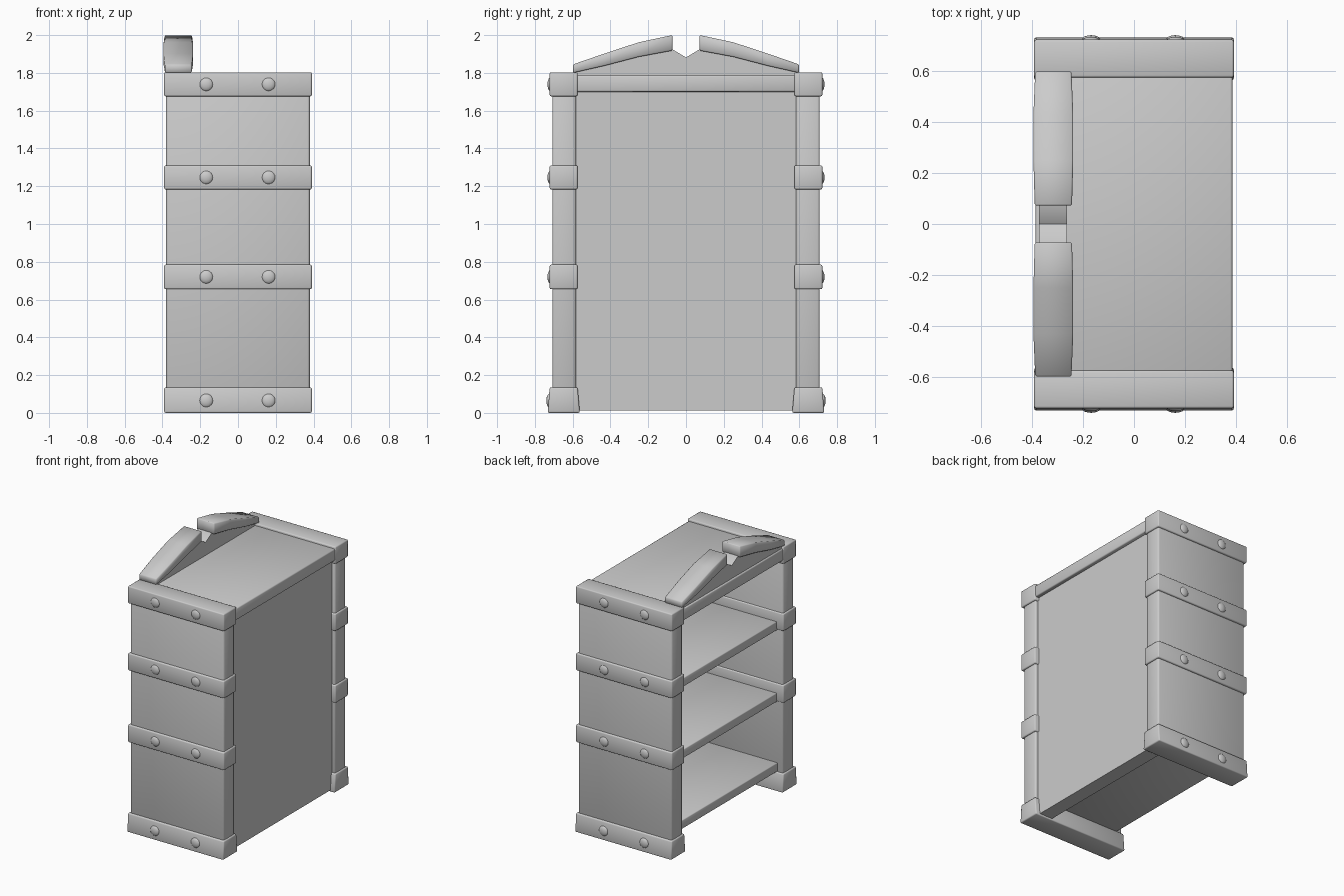
import bpy, bmesh, math
from mathutils import Matrix

if "Cube" in bpy.data.objects:
    bpy.data.objects.remove(bpy.data.objects["Cube"])


def finish(name, bm, bevel=0.0, segments=2):
    bmesh.ops.recalc_face_normals(bm, faces=bm.faces[:])
    me = bpy.data.meshes.new(name)
    bm.to_mesh(me)
    bm.free()
    ob = bpy.data.objects.new(name, me)
    bpy.context.collection.objects.link(ob)
    bpy.ops.object.select_all(action='DESELECT')
    ob.select_set(True)
    bpy.context.view_layer.objects.active = ob
    if bevel:
        # apply the bevel first so its rounded edges shade smoothly
        m = ob.modifiers.new("Bevel", 'BEVEL')
        m.width = bevel
        m.segments = segments
        m.limit_method = 'ANGLE'
        bpy.ops.object.modifier_apply(modifier=m.name)
    bpy.ops.object.shade_smooth_by_angle(angle=math.radians(50))
    return ob


def loft(name, rings, bevel=0.0, segments=2):
    """Join equal-length rings of points and cap both ends."""
    bm = bmesh.new()
    vs = [[bm.verts.new(p) for p in r] for r in rings]
    n = len(vs[0])
    for a, b in zip(vs, vs[1:]):
        for i in range(n):
            bm.faces.new((a[i], a[(i + 1) % n], b[(i + 1) % n], b[i]))
    bm.faces.new(vs[0])
    bm.faces.new(vs[-1][::-1])
    return finish(name, bm, bevel, segments)


def prism(name, profile, x0, x1, bevel=0.0, segments=2):
    """Extrude a (y, z) profile along x."""
    return loft(name, [[(x, y, z) for y, z in profile] for x in (x0, x1)], bevel, segments)


def box(name, x, y, z, bevel=0.0):
    y0, y1 = sorted(y)
    return prism(name, [(y0, z[0]), (y1, z[0]), (y1, z[1]), (y0, z[1])], x[0], x[1], bevel)


# carcass: top board, back board and shelves
box("top_board", (-0.385, 0.385), (-0.59, 0.59), (1.70, 1.787), 0.008)
box("back_board", (0.25, 0.357), (-0.59, 0.59), (0.012, 1.72))
for i, z in enumerate((0.20, 0.715, 1.24)):
    box(f"shelf_{i}", (-0.335, 0.27), (-0.59, 0.59), (z - 0.065, z), 0.006)

# straps: (z bottom, z top, flare at the bottom)
straps = ((0.0, 0.135, 0.012), (0.655, 0.785, 0), (1.183, 1.31, 0), (1.676, 1.803, 0))

for s, side in ((-1, "front"), (1, "rear")):
    # thick side wall
    box(f"{side}_side_wall", (-0.38, 0.38), (s * 0.583, s * 0.708), (0.03, 1.75), 0.012)
    for i, (z0, z1, f) in enumerate(straps):
        # strap around the wall
        prism(f"{side}_strap_{i}",
              [(s * (0.574 - f), z0), (s * (0.722 + f * 0.8), z0),
               (s * 0.722, z1), (s * 0.574, z1)], -0.391, 0.391, 0.008)
        # domed rivets
        for j, x in enumerate((-0.168, 0.162)):
            bm = bmesh.new()
            bmesh.ops.create_uvsphere(
                bm, u_segments=16, v_segments=10, radius=0.037,
                matrix=Matrix.Translation((x, s * (0.716 + f * 0.5), (z0 + z1) / 2 - f * 0.25))
                @ Matrix.Diagonal((1, 0.48, 1, 1)))
            finish(f"{side}_rivet_{i}_{j}", bm)

# pediment slats: stations of (y, z bottom, z top, half width)
stations = ((0.598, 1.80, 1.845, 0.071), (0.43, 1.838, 1.903, 0.078),
            (0.25, 1.885, 1.962, 0.078), (0.072, 1.918, 2.0, 0.073))
cx = -0.316
for s, side in ((-1, "front"), (1, "rear")):
    loft(f"{side}_pediment_slat",
         [[(cx - w, s * y, a), (cx + w, s * y, a), (cx + w, s * y, b), (cx - w, s * y, b)]
          for y, a, b, w in stations], 0.006, 1)

# pediment infill panel with the notch in the middle
half = [(0.58, 1.78), (0.58, 1.815), (0.43, 1.86), (0.25, 1.915), (0.072, 1.925)]
profile = half + [(0.0, 1.882)] + [(-y, z) for y, z in reversed(half)]
prism("pediment_panel", profile, -0.373, -0.263)
